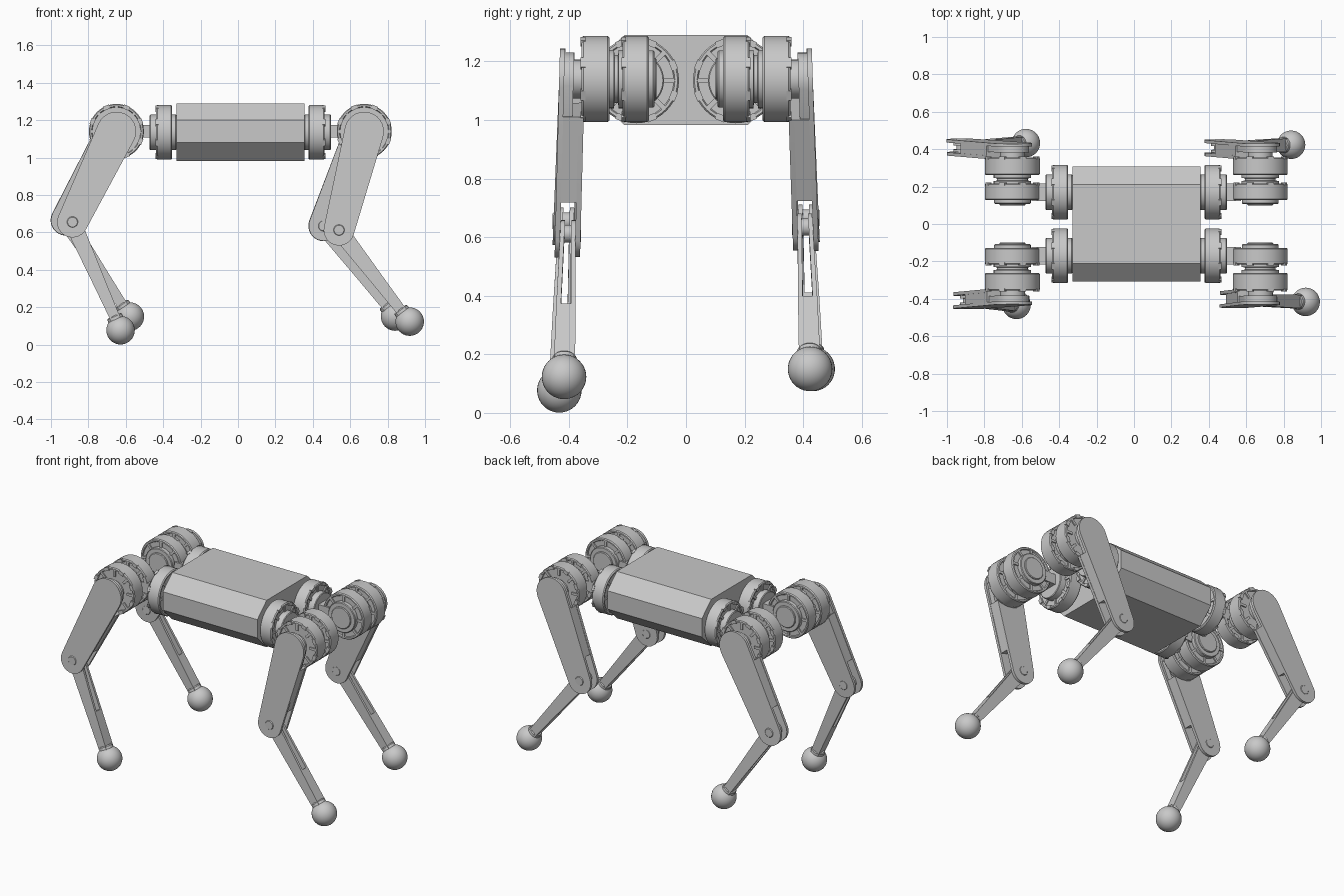
import bpy, bmesh, math
from mathutils import Vector, Matrix

if "Cube" in bpy.data.objects:
    bpy.data.objects.remove(bpy.data.objects["Cube"], do_unlink=True)

grey = bpy.data.materials.new("light_grey")
grey.use_nodes = True
grey.diffuse_color = (0.58, 0.58, 0.58, 1)
grey.node_tree.nodes["Principled BSDF"].inputs["Base Color"].default_value = (0.58, 0.58, 0.58, 1)

CX, HZ = 0.0125, 1.14      # body middle in x, hip axis height


def finish(name, bm, smooth=True):
    bmesh.ops.recalc_face_normals(bm, faces=bm.faces)
    mesh = bpy.data.meshes.new(name)
    bm.to_mesh(mesh)
    bm.free()
    mesh.materials.append(grey)
    ob = bpy.data.objects.new(name, mesh)
    bpy.context.collection.objects.link(ob)
    if smooth:
        bpy.ops.object.select_all(action='DESELECT')
        ob.select_set(True)
        bpy.context.view_layer.objects.active = ob
        bpy.ops.object.shade_smooth_by_angle(angle=math.radians(32))
    return ob


def frame(centre, axis):
    return Matrix.Translation(centre) @ Vector(axis).to_track_quat('Z', 'Y').to_matrix().to_4x4()


def lathe(bm, profile, centre, axis, n=40):
    """Revolve (radius, height) points about an axis and cap both ends."""
    m = frame(centre, axis)
    rings = [[bm.verts.new(m @ Vector((r * math.cos(2 * math.pi * i / n),
                                       r * math.sin(2 * math.pi * i / n), h)))
              for i in range(n)] for r, h in profile]
    for a, b in zip(rings, rings[1:]):
        for i in range(n):
            j = (i + 1) % n
            bm.faces.new((a[i], a[j], b[j], b[i]))
    bm.faces.new(rings[0])
    bm.faces.new(rings[-1])


def block(bm, m, size):
    bmesh.ops.create_cube(bm, size=1, matrix=m @ Matrix.Diagonal((*size, 1)))


def motor(name, centre, axis, w, r):
    """Drum of width w with rim lugs and a spoked face on each end."""
    bm = bmesh.new()
    h, g = w / 2, 0.008
    lathe(bm, [(0.098, -h + g), (r - 0.018, -h + g), (r - 0.014, -h), (r - 0.005, -h), (r, -h + 0.006),
               (r, h - 0.006), (r - 0.005, h), (r - 0.014, h), (r - 0.018, h - g), (0.098, h - g)],
          centre, axis, 48)
    m = frame(centre, axis)
    for i in range(8):
        rot = m @ Matrix.Rotation(i * math.pi / 4, 4, 'Z')
        for s in (-1, 1):
            block(bm, rot @ Matrix.Translation((0.115, 0, s * (h - 0.006))), (0.046, 0.016, 0.011))
        # lugs clipped over the rim
        lug = rot @ Matrix.Rotation(math.pi / 8, 4, 'Z')
        block(bm, lug @ Matrix.Translation((r - 0.009, 0, h - 0.004)), (0.022, 0.034, 0.016))
    finish(name, bm)


def disc(name, centre, axis, r, w, lip=0.004):
    bm = bmesh.new()
    lathe(bm, [(r - lip, -w / 2), (r, -w / 2 + lip), (r, w / 2 - lip), (r - lip, w / 2)], centre, axis)
    finish(name, bm)


def link(bm, a, b, ra, rb, wa, wb, mid, side, flat_a=False, flat_b=False):
    """Tapered bar from a to b in the xz plane; wa and wb are its depth ranges about mid(z)."""
    a, b = Vector(a), Vector(b)
    d = b - a
    length = d.length
    th = math.atan2(d.y, d.x)
    al = math.acos(max(-1, min(1, (ra - rb) / length)))

    def arc(c, r, start, end, flat):
        n = 1 if flat else 14
        return [c + r * Vector((math.cos(start + (end - start) * i / n),
                                math.sin(start + (end - start) * i / n))) for i in range(n + 1)]

    pa = math.pi / 2 if flat_a else al
    pb = math.pi / 2 if flat_b else al
    pts = arc(b, rb, th - pb, th + pb, flat_b) + arc(a, ra, th + pa, th + 2 * math.pi - pa, flat_a)
    loops = []
    for k in (0, 1):
        loop = []
        for p in pts:
            t = max(0, min(1, (p - a).dot(d) / length ** 2))
            w = wa[k] + (wb[k] - wa[k]) * t
            loop.append(bm.verts.new((p.x, side * (mid(p.y) + w), p.y)))
        loops.append(loop)
    lo, hi = loops
    bm.faces.new(lo)
    bm.faces.new(hi)
    for i in range(len(pts)):
        j = (i + 1) % len(pts)
        bm.faces.new((lo[i], lo[j], hi[j], hi[i]))


# Body: an eight-sided box running along x
bm = bmesh.new()
section = [(0.21, 1.29), (0.307, 1.20), (0.307, 1.08), (0.21, 0.983)]
section += [(-y, z) for y, z in reversed(section)]
ends = [[bm.verts.new((CX + s * 0.3425, y, z)) for y, z in section] for s in (-1, 1)]
bm.faces.new(ends[0])
bm.faces.new(ends[1])
for i in range(8):
    j = (i + 1) % 8
    bm.faces.new((ends[0][i], ends[0][j], ends[1][j], ends[1][i]))
finish("body", bm, False)

# Legs: end of body, side, knee xz, foot xz, sideways tilt
LEGS = [
    ("back_right", -1, -1, (-0.885, 0.655), (-0.628, 0.077), 0.040),
    ("back_left", -1, 1, (-0.920, 0.665), (-0.578, 0.150), 0.043),
    ("front_right", 1, -1, (0.540, 0.612), (0.918, 0.123), 0.026),
    ("front_left", 1, 1, (0.458, 0.635), (0.840, 0.150), 0.034),
]
for name, sx, sy, knee, foot, tilt in LEGS:
    def at(x, y, z=HZ):
        return Vector((CX + sx * x, sy * y, z))

    def mid(z):
        return 0.390 + tilt * (HZ - z)

    X, Y = (sx, 0, 0), (0, sy, 0)
    # Swing motor bolted to the body end, with its hub and bracket
    motor(name + "_swing_motor", at(0.4075, 0.17, 1.135), X, 0.085, 0.146)
    disc(name + "_swing_hub", at(0.413, 0.17, 1.135), X, 0.095, 0.143)
    bm = bmesh.new()
    block(bm, Matrix.Translation(at(0.515, 0.17)), (0.09, 0.094, 0.066))
    finish(name + "_hip_bracket", bm, False)

    # Hip and knee motors side by side on one axis
    motor(name + "_hip_motor", at(0.6625, 0.172), Y, 0.09, 0.147)
    motor(name + "_knee_motor", at(0.6625, 0.309), Y, 0.094, 0.147)
    disc(name + "_hip_cap", at(0.6625, 0.165), Y, 0.098, 0.114)
    disc(name + "_hip_cap_centre", at(0.6625, 0.15), Y, 0.07, 0.10)
    bm = bmesh.new()
    lathe(bm, [(0.1, -0.03), (0.1, -0.008), (0.082, -0.006), (0.082, 0.006), (0.1, 0.008), (0.1, 0.03)],
          at(0.6625, 0.238), Y)
    finish(name + "_motor_coupling", bm)
    disc(name + "_thigh_neck", at(0.6625, 0.368), Y, 0.066, 0.06)

    # Thigh: outer cheek, inner cheek and core, open as a fork at the knee
    hip = (CX + sx * 0.6625, HZ)
    H, K, F = Vector(hip), Vector(knee), Vector(foot)
    bm = bmesh.new()
    link(bm, H, K, 0.105, 0.082, (0.026, 0.043), (0.026, 0.043), mid, sy)
    finish(name + "_thigh_outer_plate", bm)
    bm = bmesh.new()
    link(bm, H.lerp(K, 0.2), K, 0.100, 0.080, (-0.044, -0.026), (-0.044, -0.026), mid, sy, flat_a=True)
    finish(name + "_thigh_inner_plate", bm)
    bm = bmesh.new()
    link(bm, H, H.lerp(K, 0.25), 0.090, 0.088, (-0.006, 0.027), (-0.006, 0.027), mid, sy)
    link(bm, H.lerp(K, 0.2), H.lerp(K, 0.76), 0.098, 0.084, (-0.027, 0.027), (-0.027, 0.027),
         mid, sy, True, True)
    finish(name + "_thigh_core", bm)

    # Knee pin
    disc(name + "_knee_pin", Vector((K.x, sy * mid(K.y), K.y)), Y, 0.03, 0.092)

    # Shin: two straps from the knee that merge into a solid lower bar
    split = K.lerp(F, 0.53)
    bm = bmesh.new()
    for s in (-1, 1):
        wa = sorted((s * 0.011, s * 0.025))
        wb = sorted((s * 0.017, s * 0.033))
        link(bm, K, split, 0.046, 0.034, wa, wb, mid, sy, flat_b=True)
    link(bm, split, F, 0.034, 0.025, (-0.033, 0.033), (-0.037, 0.037), mid, sy, True, True)
    finish(name + "_shin", bm)

    # Ankle collar and ball foot
    centre = Vector((F.x, sy * mid(F.y), F.y))
    up = Vector((K.x, sy * mid(K.y), K.y)) - centre
    bm = bmesh.new()
    lathe(bm, [(0.045, 0.04), (0.042, 0.078), (0.037, 0.084)], centre, up, 24)
    finish(name + "_ankle_collar", bm)
    bm = bmesh.new()
    bmesh.ops.create_uvsphere(bm, u_segments=32, v_segments=20, radius=0.076,
                              matrix=Matrix.Translation(centre))
    finish(name + "_foot", bm)
